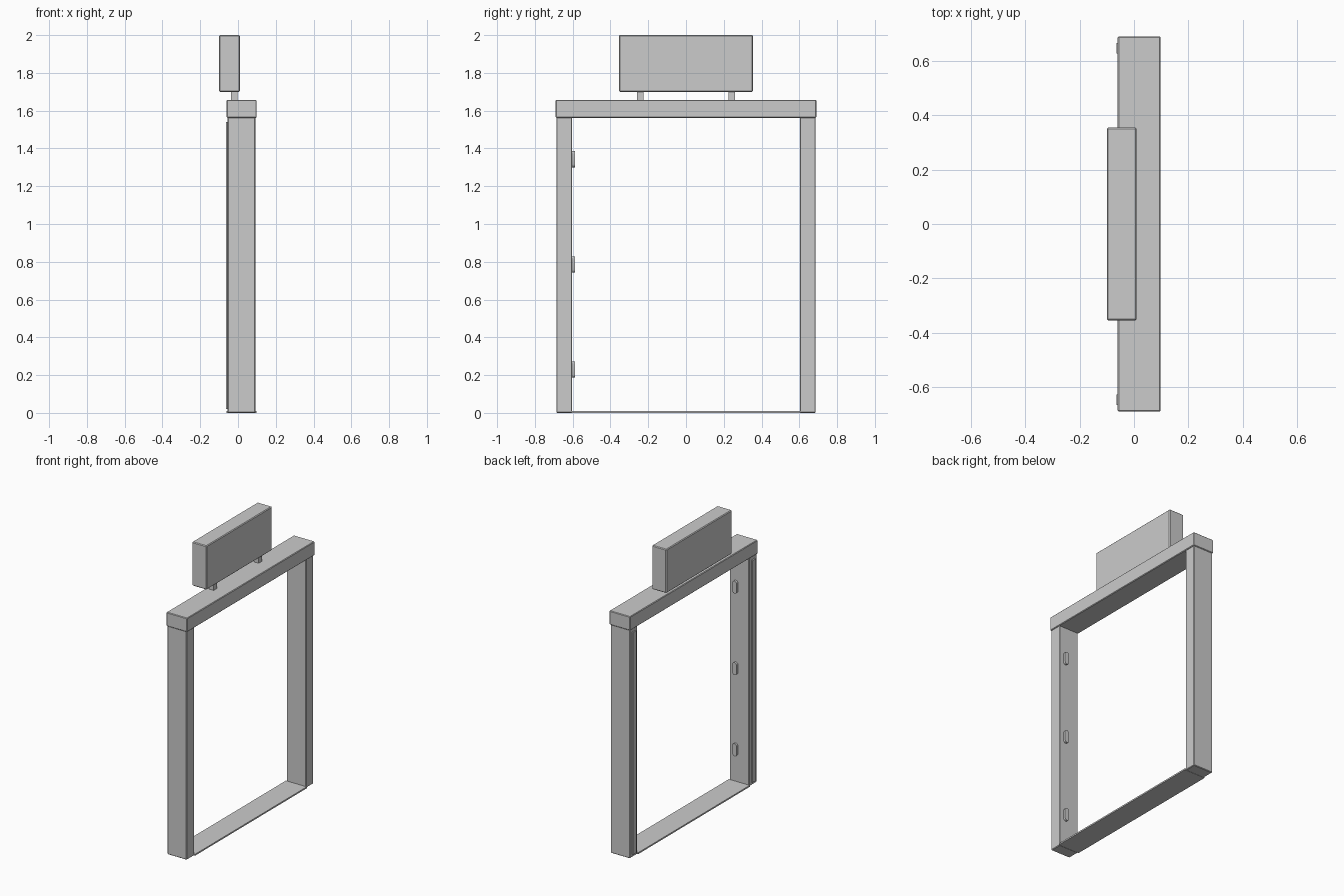
import bpy
import bmesh
import math

cube = bpy.data.objects.get("Cube")
if cube:
    bpy.data.objects.remove(cube, do_unlink=True)

grey = bpy.data.materials.new("plain_grey")
grey.use_nodes = True
GREY = (0.6, 0.6, 0.6, 1)
grey.diffuse_color = GREY
grey.node_tree.nodes["Principled BSDF"].inputs["Base Color"].default_value = GREY


def add_object(name, bm):
    bmesh.ops.recalc_face_normals(bm, faces=bm.faces)
    mesh = bpy.data.meshes.new(name)
    bm.to_mesh(mesh)
    bm.free()
    mesh.materials.append(grey)
    obj = bpy.data.objects.new(name, mesh)
    bpy.context.collection.objects.link(obj)
    return obj


def box(name, xs, ys, zs, bevel=0.0):
    """Box between two limits on each axis, with optional chamfered edges."""
    bm = bmesh.new()
    bmesh.ops.create_cube(bm, size=1)
    for v in bm.verts:
        v.co = [sum(lim) / 2 + c * (lim[1] - lim[0])
                for c, lim in zip(v.co, (xs, ys, zs))]
    obj = add_object(name, bm)
    if bevel:
        mod = obj.modifiers.new("bevel", "BEVEL")
        mod.width = bevel
        mod.segments = 1
    return obj


def sensor(name, x, z, y0, y1, radius, half):
    """Upright pill-shaped lens extruded along y."""
    bm = bmesh.new()
    steps = 8
    ring = []
    for top in (1, -1):
        for i in range(steps + 1):
            a = math.pi * i / steps
            px = x + top * radius * math.cos(a)
            pz = z + top * (half - radius + radius * math.sin(a))
            ring.append(bm.verts.new((px, y0, pz)))
    face = bm.faces.new(ring)
    out = bmesh.ops.extrude_face_region(bm, geom=[face])
    for v in out["geom"]:
        if isinstance(v, bmesh.types.BMVert):
            v.co.y = y1
    obj = add_object(name, bm)
    bpy.ops.object.select_all(action="DESELECT")
    bpy.context.view_layer.objects.active = obj
    obj.select_set(True)
    bpy.ops.object.shade_smooth_by_angle(angle=math.radians(35))


# Posts, light strips and sign supports, one per side
for side, s in (("front", -1), ("back", 1)):
    def span(a, b):
        return sorted((s * a, s * b))
    box(f"{side}_post", (-0.055, 0.092), span(0.603, 0.686), (0, 1.565), 0.004)
    box(f"{side}_light_strip", (-0.064, -0.05), span(0.627, 0.665), (0.02, 1.54))
    box(f"{side}_sign_support", (-0.036, -0.002), span(0.226, 0.26), (1.65, 1.71))

# Header beam, floor threshold and sign
box("header_beam", (-0.06, 0.098), (-0.69, 0.69), (1.562, 1.657), 0.004)
box("threshold", (-0.06, 0.098), (-0.605, 0.605), (0, 0.01))
box("sign_box", (-0.1, 0.01), (-0.355, 0.355), (1.7, 2), 0.005)

# Sensors on the inner face of the front post
for i, z in enumerate((0.23, 0.785, 1.343)):
    sensor(f"sensor_{i + 1}", 0.045, z, -0.61, -0.588, 0.016, 0.043)
